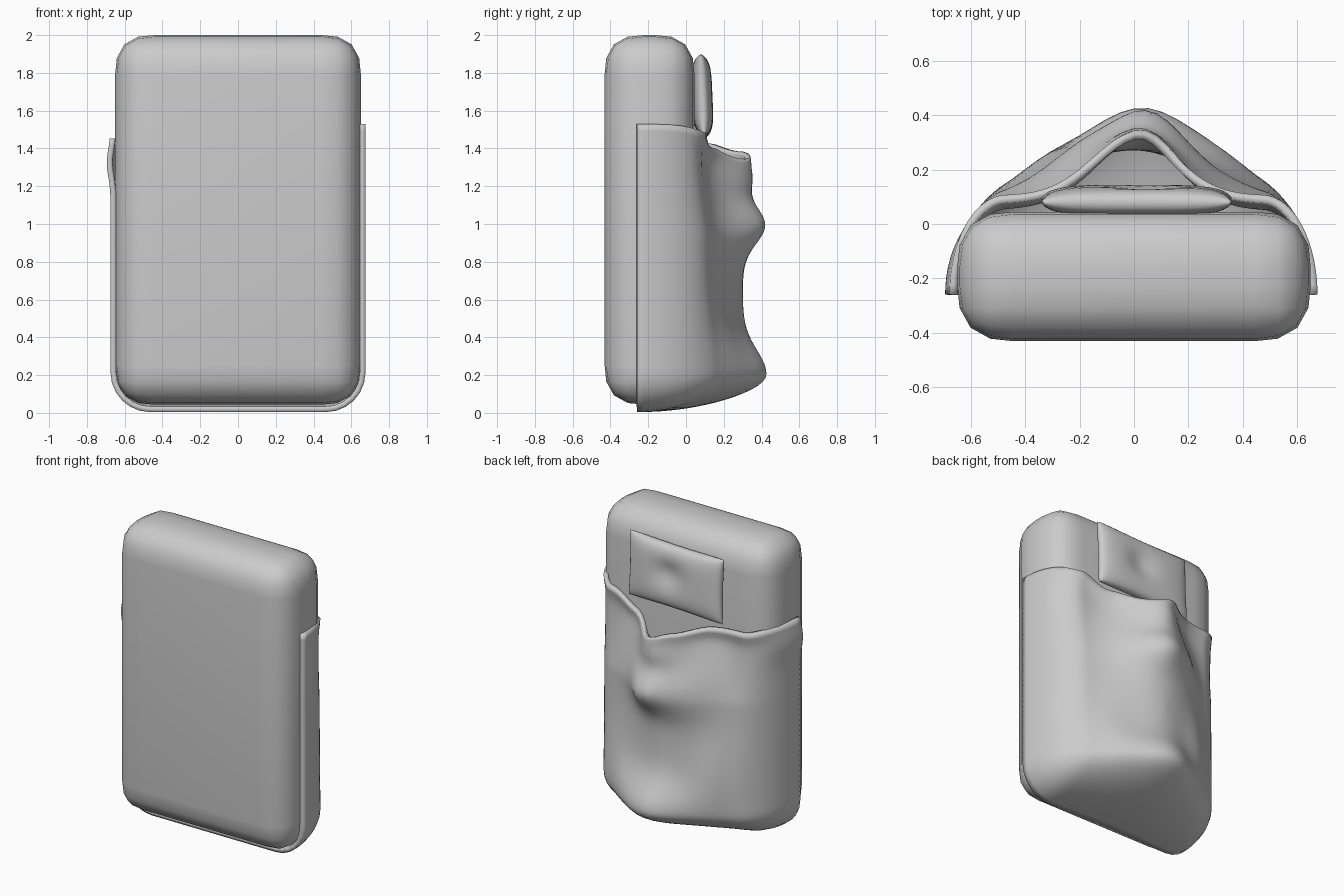
import bpy, bmesh
from math import exp, sin, cos, pi, sqrt

if "Cube" in bpy.data.objects:
    bpy.data.objects.remove(bpy.data.objects["Cube"])


def finish(bm, name, angle=50):
    me = bpy.data.meshes.new(name)
    bm.to_mesh(me)
    bm.free()
    ob = bpy.data.objects.new(name, me)
    bpy.context.collection.objects.link(ob)
    for p in me.polygons:
        p.use_smooth = True
    return ob


def bump(x, z, cx, cz, sx, sz):
    return exp(-((x - cx) / sx) ** 2 - ((z - cz) / sz) ** 2)


def lerp_table(table, x):
    for (a, fa), (b, fb) in zip(table, table[1:]):
        if x <= b:
            t = max(0, (x - a) / (b - a))
            t = t * t * (3 - 2 * t)
            return fa + (fb - fa) * t
    return table[-1][1]


def skin(bm, rows):
    verts = [[bm.verts.new(p) for p in r] for r in rows]
    for a, b in zip(verts, verts[1:]):
        for i in range(len(a) - 1):
            bm.faces.new((a[i], a[i + 1], b[i + 1], b[i]))


# Main bag body: rounded box
bm = bmesh.new()
bmesh.ops.create_cube(bm, size=1)
for v in bm.verts:
    v.co.x *= 1.3
    v.co.y = -0.193 + v.co.y * 0.475
    v.co.z = 1.022 + v.co.z * 1.956
bmesh.ops.bevel(bm, geom=bm.edges[:], offset=0.205, segments=4, profile=0.58,
                affect='EDGES')
body = finish(bm, "bag_body")

# Back pocket: nested U-shaped rings raised into a lumpy cloth shell
W = 0.675
RIM = [(-0.68, 1.45), (-0.5, 1.42), (-0.3, 1.42), (-0.1, 1.38), (0.1, 1.34),
       (0.3, 1.40), (0.5, 1.48), (0.68, 1.525)]


def cloth_height(x, z):
    up = min(1, max(0, (z - 0.95) / 0.4))
    h = 0.08 + 0.22 * exp(-(x / (0.37 - 0.15 * up)) ** 2)
    h += 0.13 * bump(x, z, 0.06, 0.2, 0.3, 0.18)
    h += 0.12 * bump(x, z, 0.06, 0.99, 0.17, 0.14)
    h += 0.05 * bump(x, z, 0.04, 1.25, 0.14, 0.10)
    h += 0.06 * bump(x, z, -0.33, 0.4, 0.15, 0.35)
    h += 0.04 * bump(x, z, 0.36, 0.3, 0.15, 0.3)
    h += 0.05 * bump(x, z, -0.2, 1.0, 0.15, 0.2)
    # rolled rim
    return h + 0.025 * exp(-((lerp_table(RIM, x) - z) / 0.06) ** 2)


def pocket_point(x, z, d):
    t = min(1, d / 0.2)
    y = -0.26 + (cloth_height(x, z) + 0.26) * sqrt(1 - (1 - t) ** 2)
    x -= 0.02 * exp(-((z - 1.32) / 0.1) ** 2) * max(0, -x - 0.55) / 0.125
    return (x, y, z + 0.004)


rows = []
N_RING, N_SIDE, N_ARC, N_BASE = 30, 36, 6, 16
for k in range(N_RING + 1):
    d = W * (k / N_RING) ** 1.9
    w = W - d
    r = min(max(0.21 - d, 0.04), w)
    path = []
    top = lerp_table(RIM, -w)
    for i in range(N_SIDE):
        path.append((-w, top + (d + r - top) * i / N_SIDE))
    for i in range(N_ARC):
        a = pi + pi / 2 * i / N_ARC
        path.append((-w + r + r * cos(a), d + r + r * sin(a)))
    for i in range(N_BASE):
        path.append(((-w + r) * (1 - 2 * i / N_BASE), d))
    for i in range(N_ARC):
        a = -pi / 2 + pi / 2 * i / N_ARC
        path.append((w - r + r * cos(a), d + r + r * sin(a)))
    top = lerp_table(RIM, w)
    for i in range(N_SIDE + 1):
        path.append((w, d + r + (top - d - r) * i / N_SIDE))
    rows.append([pocket_point(x, z, d) for x, z in path])
bm = bmesh.new()
skin(bm, rows)
bmesh.ops.remove_doubles(bm, verts=bm.verts[:], dist=0.0005)
bmesh.ops.recalc_face_normals(bm, faces=bm.faces[:])
bm.normal_update()
if sum(f.normal.y * f.calc_area() for f in bm.faces) < 0:
    bmesh.ops.reverse_faces(bm, faces=bm.faces[:])
pocket = finish(bm, "back_pocket")
sol = pocket.modifiers.new("thickness", 'SOLIDIFY')
sol.thickness = 0.03
sol.offset = -1

# Small pillow-like patch above the pocket
bm = bmesh.new()
NU, NV = 24, 16
for side in (-1, 1):
    rows = []
    for j in range(NV + 1):
        v = -cos(pi * j / NV)
        row = []
        for i in range(NU + 1):
            u = -cos(pi * i / NU)
            puff = (max(0, (1 - u ** 4) * (1 - v ** 4))) ** 0.42
            x = 0.01 + 0.35 * u * (1 - 0.025 * (1 - v * v))
            z = 1.675 + 0.215 * v * (1 - 0.05 * (1 - u * u)) + 0.01 * u
            y = 0.087 - 0.008 * v + side * 0.055 * puff
            if side > 0:
                y -= 0.035 * bump(u, v, 0.1, 0.1, 0.28, 0.4) * puff
            row.append((x, y, z))
        rows.append(row if side < 0 else row[::-1])
    skin(bm, rows)
bmesh.ops.remove_doubles(bm, verts=bm.verts[:], dist=0.0005)
bmesh.ops.recalc_face_normals(bm, faces=bm.faces[:])
patch = finish(bm, "pillow_patch")

# Smooth shading that keeps the cloth edges crisp
for ob in (body, pocket, patch):
    bpy.ops.object.select_all(action='DESELECT')
    ob.select_set(True)
    bpy.context.view_layer.objects.active = ob
    bpy.ops.object.shade_smooth_by_angle(angle=0.9)
